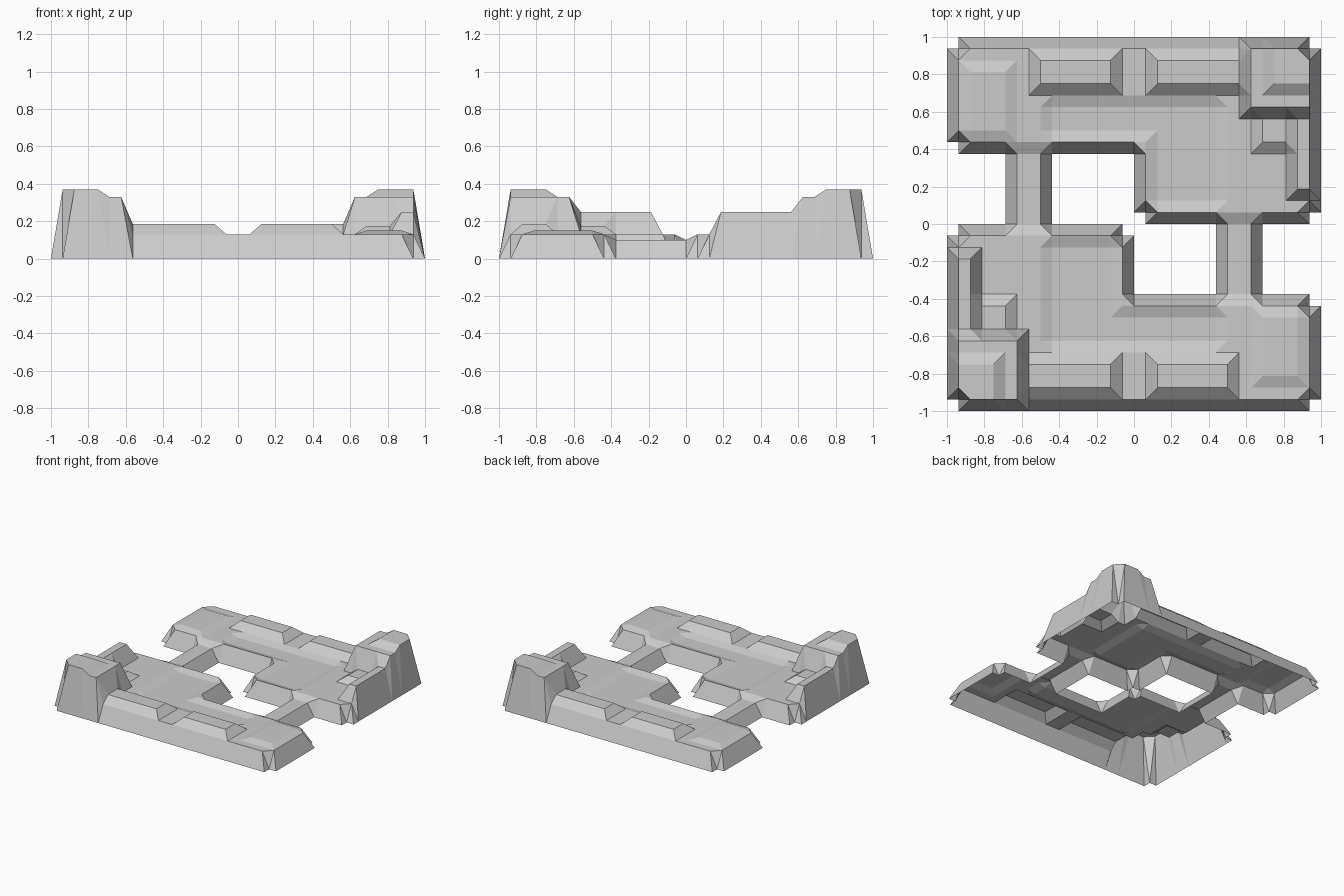
import bpy, bmesh

if "Cube" in bpy.data.objects:
    bpy.data.objects.remove(bpy.data.objects["Cube"])

# The terrain is a height grid with 1/16 unit spacing, identical after a half turn.
CELL = 1 / 16
height = {}


def plateau(x0, x1, y0, y1, z):
    """Set a block of grid points to height z, together with its half-turn twin."""
    for i in range(x0, x1 + 1):
        for j in range(y0, y1 + 1):
            height[i, j] = z
            height[-i, -j] = z


# ground slabs
plateau(-15, -1, -15, -1, 0.13)
plateau(-1, 15, -15, -7, 0.13)
# narrow bridge between the halves
plateau(8, 10, -6, 0, 0.10)
# sunken floor: long trench and square room
plateau(-7, 7, -10, -8, 0.11)
plateau(-7, -2, -8, -2, 0.11)
# raised pad at the open end
plateau(11, 14, -13, -8, 0.15)
# low parapets along the front edge
plateau(-9, -2, -14, -12, 0.185)
plateau(2, 8, -14, -12, 0.185)
# step, side wall and corner tower
plateau(-13, -11, -10, -7, 0.175)
plateau(-15, -14, -9, -3, 0.25)
plateau(-15, -10, -15, -10, 0.33)
plateau(-15, -12, -15, -12, 0.37)
# clipped outer corners
for cx, cy in ((-15, -15), (15, -15), (15, -7), (-1, -1), (-15, -1)):
    plateau(cx, cx, cy, cy, 0.0)

# Build the open-bottomed shell: a face wherever a cell touches raised ground
bm = bmesh.new()
verts = {}


def point(i, j):
    if (i, j) not in verts:
        verts[i, j] = bm.verts.new((i * CELL, j * CELL, height.get((i, j), 0.0)))
    return verts[i, j]


for i in range(-16, 16):
    for j in range(-16, 16):
        corners = [(i, j), (i + 1, j), (i + 1, j + 1), (i, j + 1)]
        z = [height.get(c, 0.0) for c in corners]
        if max(z) <= 0:
            continue
        p = [point(*c) for c in corners]
        if abs(z[0] + z[2] - z[1] - z[3]) < 1e-6:
            bm.faces.new(p)
        elif z[0] + z[2] >= z[1] + z[3]:
            # split along the higher diagonal
            bm.faces.new((p[0], p[1], p[2]))
            bm.faces.new((p[0], p[2], p[3]))
        else:
            bm.faces.new((p[0], p[1], p[3]))
            bm.faces.new((p[1], p[2], p[3]))

mesh = bpy.data.meshes.new("arena_terrain")
bm.to_mesh(mesh)
bm.free()
stone = bpy.data.materials.new("light_grey_stone")
stone.diffuse_color = (0.6, 0.6, 0.6, 1)
stone.use_nodes = True
stone.node_tree.nodes["Principled BSDF"].inputs["Base Color"].default_value = stone.diffuse_color
mesh.materials.append(stone)
bpy.context.collection.objects.link(bpy.data.objects.new("arena_terrain", mesh))
